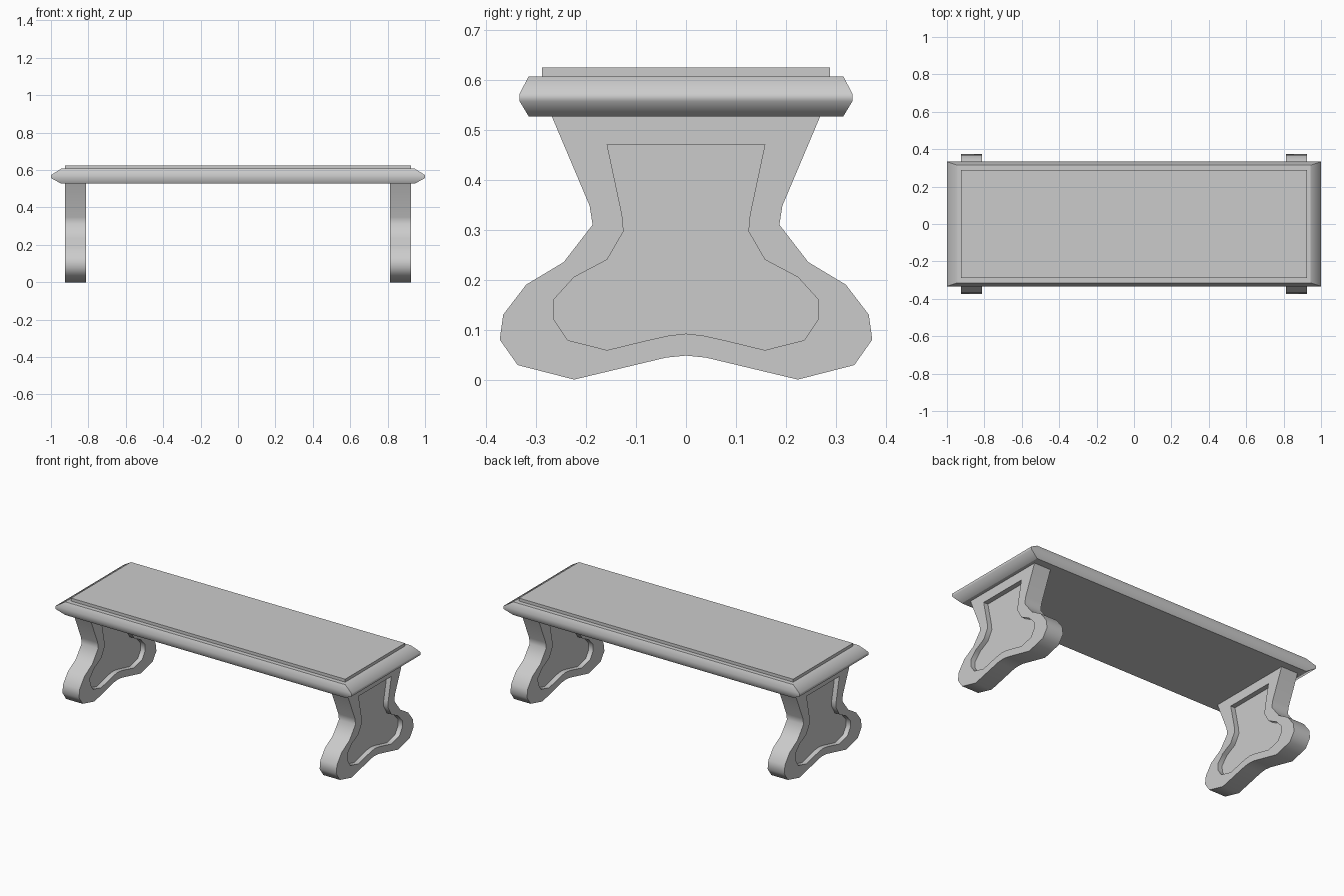
import bpy
import bmesh

cube = bpy.data.objects.get("Cube")
if cube:
    bpy.data.objects.remove(cube, do_unlink=True)

stone = bpy.data.materials.new("light_grey")
stone.use_nodes = True
GREY = (0.6, 0.6, 0.6, 1)
stone.diffuse_color = GREY
bsdf = next(n for n in stone.node_tree.nodes if n.type == 'BSDF_PRINCIPLED')
bsdf.inputs["Base Color"].default_value = GREY


def finish(name, bm):
    bmesh.ops.recalc_face_normals(bm, faces=bm.faces)
    mesh = bpy.data.meshes.new(name)
    bm.to_mesh(mesh)
    bm.free()
    mesh.materials.append(stone)
    obj = bpy.data.objects.new(name, mesh)
    bpy.context.collection.objects.link(obj)
    return obj


def activate(obj):
    bpy.ops.object.select_all(action='DESELECT')
    obj.select_set(True)
    bpy.context.view_layer.objects.active = obj


def loft(rings):
    """Closed solid through a list of equally sized vertex rings."""
    bm = bmesh.new()
    loops = [[bm.verts.new(p) for p in ring] for ring in rings]
    n = len(loops[0])
    for a, b in zip(loops, loops[1:]):
        for i in range(n):
            j = (i + 1) % n
            bm.faces.new((a[i], a[j], b[j], b[i]))
    bm.faces.new(loops[0])
    bm.faces.new(loops[-1])
    return bm


def rect(x, y, z):
    return [(-x, -y, z), (x, -y, z), (x, y, z), (-x, y, z)]


def slab(half, x0, x1):
    """Mirror a half outline across y and extrude it along x."""
    outline = half + [(-y, z) for y, z in reversed(half) if y > 0]
    return loft([[(x, y, z) for y, z in outline] for x in (x0, x1)])


# Seat board with a rounded rim
bm = loft([rect(0.945, 0.315, 0.527), rect(1.0, 0.333, 0.557),
           rect(1.0, 0.333, 0.573), rect(0.945, 0.315, 0.607)])
for face in bm.faces:
    face.smooth = True
for edge in bm.edges:
    zs = [v.co.z for v in edge.verts]
    edge.smooth = abs(zs[0] - zs[1]) < 0.001 and 0.55 < zs[0] < 0.58
finish("seat_board", bm)

# Raised panel on the seat
finish("seat_panel", loft([rect(0.925, 0.288, 0.6), rect(0.925, 0.288, 0.625)]))

# End legs with a recessed panel on both faces
LEG = [(0, 0.048), (0.04, 0.044), (0.224, 0), (0.337, 0.029), (0.373, 0.08),
       (0.366, 0.13), (0.32, 0.19), (0.245, 0.235), (0.187, 0.31),
       (0.193, 0.348), (0.27, 0.53)]
RECESS = [(0, 0.092), (0.035, 0.088), (0.08, 0.078), (0.158, 0.059),
          (0.237, 0.079), (0.264, 0.12), (0.265, 0.16), (0.224, 0.205),
          (0.158, 0.24), (0.125, 0.297), (0.128, 0.33), (0.158, 0.471)]
INNER, OUTER, DEPTH = 0.812, 0.924, 0.03

for side, sign in (("left", 1), ("right", -1)):
    leg = finish(side + "_leg", slab(LEG, sign * INNER, sign * OUTER))
    activate(leg)
    for x0, x1 in ((INNER - 0.05, INNER + DEPTH), (OUTER - DEPTH, OUTER + 0.05)):
        cutter = finish("recess_cutter", slab(RECESS, sign * x0, sign * x1))
        cutter.hide_render = True
        cut = leg.modifiers.new("recess", 'BOOLEAN')
        cut.operation = 'DIFFERENCE'
        cut.solver = 'EXACT'
        cut.object = cutter
        bpy.ops.object.modifier_apply(modifier=cut.name)
        bpy.data.objects.remove(cutter, do_unlink=True)
    bpy.ops.object.shade_smooth_by_angle(angle=0.87)
